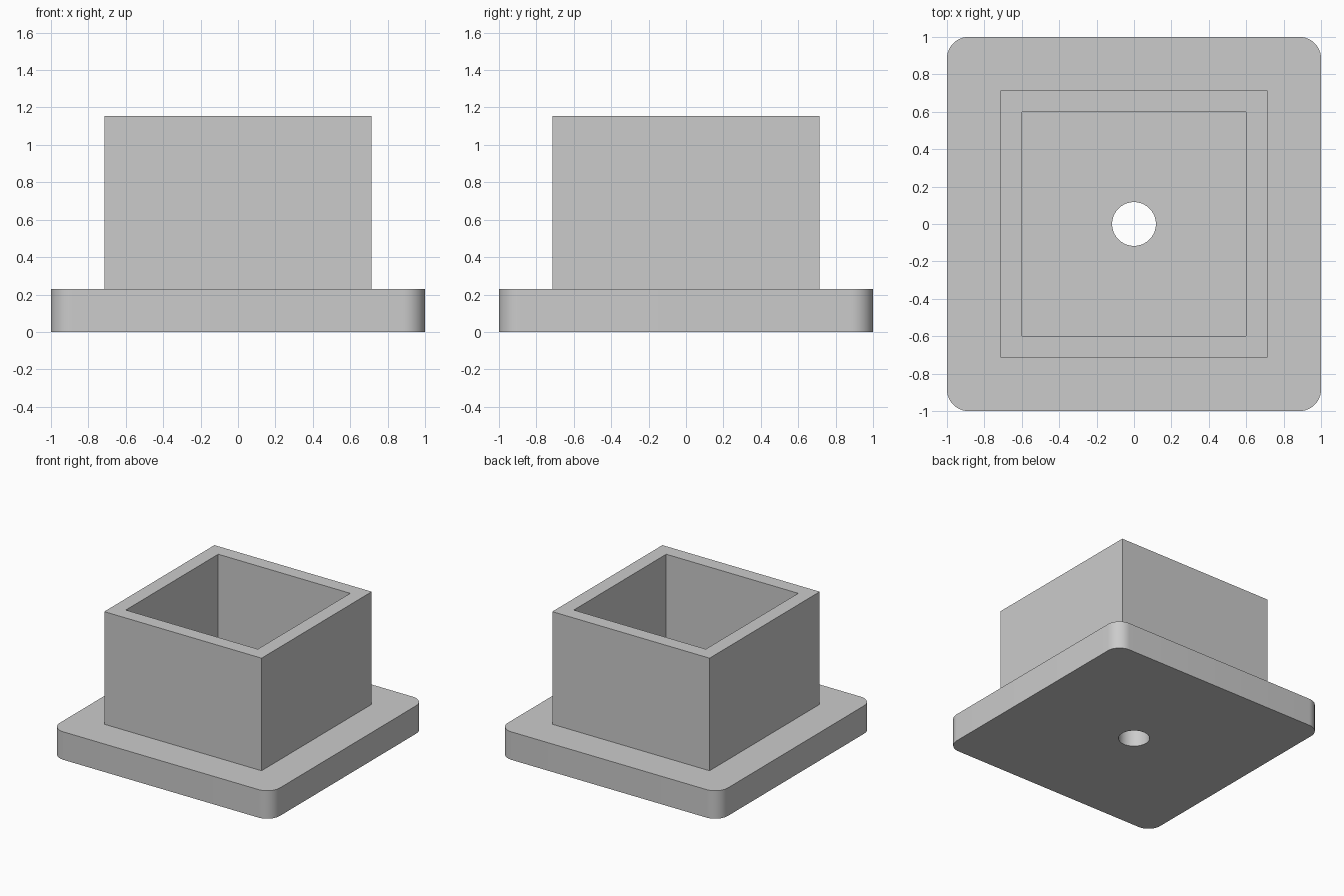
import bpy
import bmesh
from math import radians

cube = bpy.data.objects.get("Cube")
if cube:
    bpy.data.objects.remove(cube, do_unlink=True)

PLATE_HALF, PLATE_TOP, CORNER = 1.0, 0.23, 0.115
SLEEVE_HALF, POCKET_HALF, TOP = 0.715, 0.6, 1.155
HOLE_RADIUS = 0.117

grey = bpy.data.materials.new("plain_grey")
grey.use_nodes = True
colour = (0.6, 0.6, 0.6, 1)
grey.diffuse_color = colour
grey.node_tree.nodes["Principled BSDF"].inputs["Base Color"].default_value = colour


def finish(name, bm):
    mesh = bpy.data.meshes.new(name)
    bm.to_mesh(mesh)
    bm.free()
    mesh.materials.append(grey)
    obj = bpy.data.objects.new(name, mesh)
    bpy.context.collection.objects.link(obj)
    return obj


def block(name, half, low, high, corner=0):
    bm = bmesh.new()
    bmesh.ops.create_cube(bm, size=2)
    for v in bm.verts:
        v.co = (v.co.x * half, v.co.y * half, high if v.co.z > 0 else low)
    if corner:
        uprights = [e for e in bm.edges
                    if abs(e.verts[0].co.z - e.verts[1].co.z) > 0.01]
        bmesh.ops.bevel(bm, geom=uprights, offset=corner, segments=12,
                        profile=0.5, affect='EDGES')
    return finish(name, bm)


def rod(name, radius, length):
    bm = bmesh.new()
    bmesh.ops.create_cone(bm, cap_ends=True, segments=64, radius1=radius,
                          radius2=radius, depth=length)
    return finish(name, bm)


def combine(body, tool, operation):
    bpy.context.view_layer.objects.active = body
    mod = body.modifiers.new(tool.name, 'BOOLEAN')
    mod.operation, mod.object, mod.solver = operation, tool, 'EXACT'
    bpy.ops.object.modifier_apply(modifier=mod.name)
    bpy.data.objects.remove(tool, do_unlink=True)


# Rounded plate joined to the square sleeve
body = block("flanged_square_socket", PLATE_HALF, 0, PLATE_TOP, CORNER)
combine(body, block("sleeve", SLEEVE_HALF, PLATE_TOP / 2, TOP), 'UNION')

# Open pocket down to the plate, then the round through hole
combine(body, block("pocket_cutter", POCKET_HALF, PLATE_TOP, TOP + 1), 'DIFFERENCE')
combine(body, rod("hole_cutter", HOLE_RADIUS, 2), 'DIFFERENCE')

# Smooth rounded corners and bore, crisp edges elsewhere
bpy.ops.object.select_all(action='DESELECT')
body.select_set(True)
bpy.context.view_layer.objects.active = body
bpy.ops.object.shade_smooth_by_angle(angle=radians(30))
